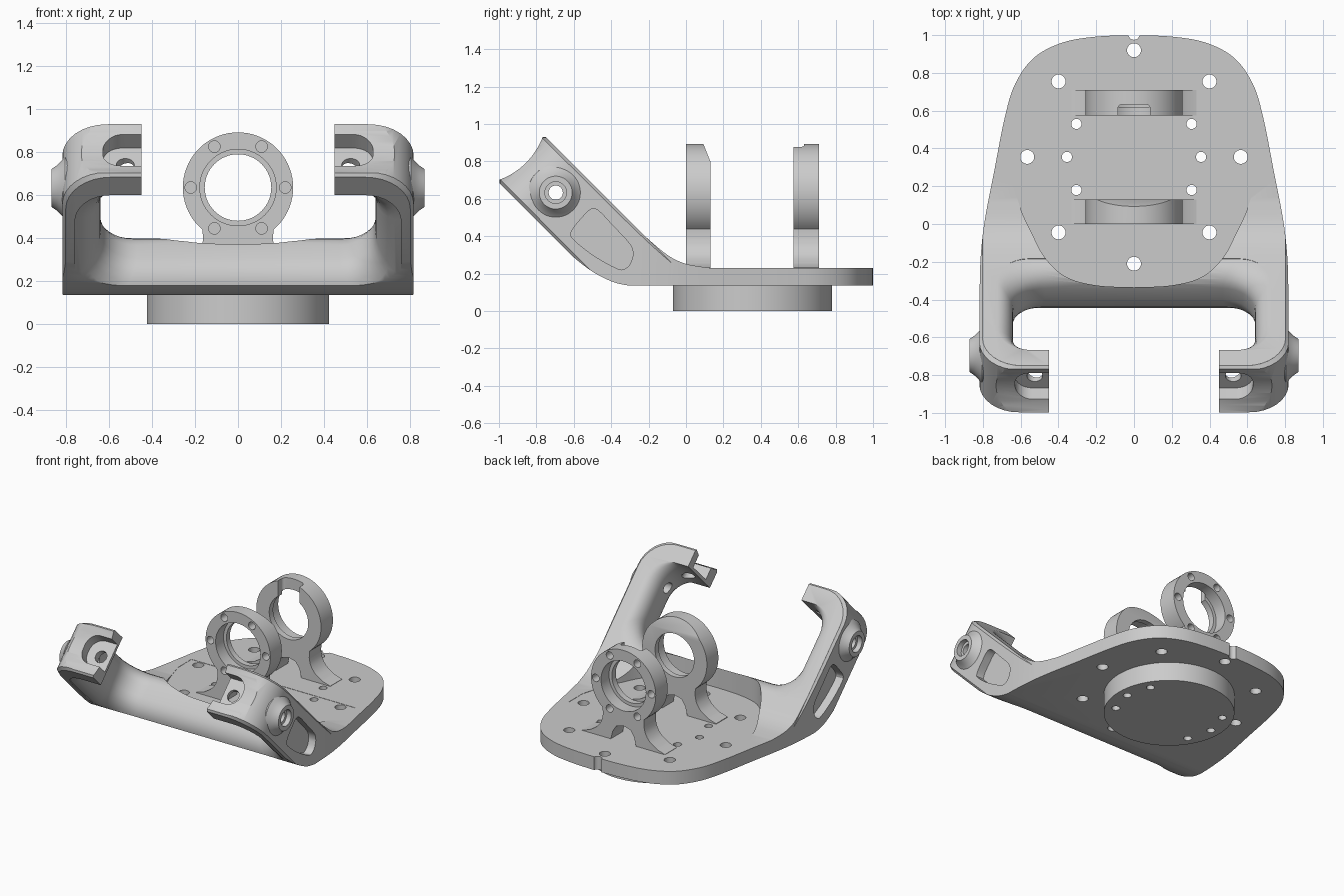
import bpy, bmesh
from math import sin, cos, pi, sqrt, radians
from mathutils import Vector

old = bpy.data.objects.get("Cube")
if old:
    bpy.data.objects.remove(old, do_unlink=True)

grey = bpy.data.materials.new("plain grey")
grey.use_nodes = True
COLOUR = (0.6, 0.6, 0.6, 1)
grey.diffuse_color = COLOUR
grey.node_tree.nodes["Principled BSDF"].inputs["Base Color"].default_value = COLOUR

# Drawing frames: (u, v) lie in the sketch plane, d is the extrusion direction
Q = sqrt(0.5)
TOP = lambda u, v, d: Vector((u, v, d))
FRONT = lambda u, v, d: Vector((u, d, v))
SIDE = lambda u, v, d: Vector((d, u, v))
ARM = lambda u, v, d: Vector((u, (d - v) * Q, (d + v) * Q))       # facing the sloped arms
ARM_SIDE = lambda u, v, d: Vector((d, (v - u) * Q, (v + u) * Q))  # along the arms, from the side
ARM_END = lambda u, v, d: ARM(u, d, v)                            # facing the arm ends


def loft(name, layers, frame):
    """Solid through a list of (outline, depth) layers."""
    bm = bmesh.new()
    rings = [[bm.verts.new(frame(u, v, d)) for u, v in pts] for pts, d in layers]
    for a, b in zip(rings, rings[1:]):
        for i in range(len(a)):
            j = (i + 1) % len(a)
            bm.faces.new((a[i], a[j], b[j], b[i]))
    bm.faces.new(rings[0])
    bm.faces.new(rings[-1])
    bmesh.ops.recalc_face_normals(bm, faces=bm.faces)
    mesh = bpy.data.meshes.new(name)
    bm.to_mesh(mesh)
    bm.free()
    mesh.materials.append(grey)
    ob = bpy.data.objects.new(name, mesh)
    bpy.context.collection.objects.link(ob)
    return ob


def prism(name, pts, frame, d0, d1):
    return loft(name, [(pts, d0), (pts, d1)], frame)


def circle(u, v, r, n=32):
    return [(u + r * cos(2 * pi * i / n), v + r * sin(2 * pi * i / n)) for i in range(n)]


def round_rect(u0, v0, u1, v1, r, n=8):
    pts = []
    for k, (u, v) in enumerate(((u1 - r, v1 - r), (u0 + r, v1 - r), (u0 + r, v0 + r), (u1 - r, v0 + r))):
        for i in range(n + 1):
            a = pi / 2 * (k + i / n)
            pts.append((u + r * cos(a), v + r * sin(a)))
    return pts


def spline(pts, n=6):
    """Smooth curve through the points."""
    p = [Vector(q) for q in [pts[0], *pts, pts[-1]]]
    out = []
    for a, b, c, d in zip(p, p[1:], p[2:], p[3:]):
        for i in range(n):
            t = i / n
            out.append(tuple(b + (c - a) * t / 2 + (a * 2 - b * 5 + c * 4 - d) * t * t / 2
                             + (b * 3 - a - c * 3 + d) * t ** 3 / 2))
    return out + [tuple(pts[-1])]


def mirrored(half):
    return half + [(-u, v) for u, v in reversed(half) if abs(u) > 1e-4]


def activate(ob):
    bpy.ops.object.select_all(action='DESELECT')
    ob.select_set(True)
    bpy.context.view_layer.objects.active = ob


def cut(ob, cutter, operation='DIFFERENCE'):
    activate(ob)
    mod = ob.modifiers.new("cut", 'BOOLEAN')
    mod.operation, mod.object, mod.solver = operation, cutter, 'EXACT'
    bpy.ops.object.modifier_apply(modifier=mod.name)
    bpy.data.objects.remove(cutter, do_unlink=True)


def drill(ob, frame, u, v, r, d0, d1, n=24):
    cut(ob, prism("drill", circle(u, v, r, n), frame, d0, d1))


def finish(ob):
    activate(ob)
    bpy.ops.object.shade_smooth_by_angle(angle=radians(32))


# Cradle: bent side profile limited by the plan outline and the chamfered arm outline
lower = spline([(-0.3, 0.135), (-0.39, 0.155), (-0.5, 0.21), (-0.6, 0.286)])
upper = spline([(-0.22, 0.4), (-0.1, 0.3), (0, 0.252), (0.13, 0.23)])
cradle = prism("cradle", [(1.1, 0.135)] + lower + [(-1.2, 0.886), (-1, 1.18)] + upper + [(1.1, 0.23)],
               SIDE, -1, 1)
plan = spline([(0, 1), (0.2, 0.992), (0.38, 0.96), (0.53, 0.88), (0.63, 0.74), (0.685, 0.56),
               (0.74, 0.28), (0.79, 0.02), (0.812, -0.18), (0.818, -0.4)])
cut(cradle, prism("plan", mirrored(plan + [(0.82, -1.3)]), TOP, -1, 2), 'INTERSECT')
outline = lambda c: round_rect(-0.819 + c, -2, 0.819 - c, 1.204 - c, 0.21)
cut(cradle, loft("arm_outline", [(outline(0.016), -3), (outline(0.016), -0.222), (outline(0), -0.206),
                                 (outline(0), 0.111), (outline(0.016), 0.127), (outline(0.016), 3)], ARM),
    'INTERSECT')


# Opening between the arms, flared so that bar and arms are rounded
def window(f):
    return round_rect(-0.64 - 0.8 * f, 0.5 - f, 0.64 + 0.8 * f, 1.07, 0.17)


def flare(r, t, sign):
    steps = [pi / 2 * i / 6 for i in range(7)]
    return [(window(r * (1 - sin(a))), t + sign * r * (1 - cos(a))) for a in steps]


layers = [(window(0.15), -0.6)] + flare(0.15, -0.216, 1)
layers += flare(0.11, 0.128, -1)[::-1] + [(window(0.11), 0.6)]
cut(cradle, loft("window", layers, ARM))
cut(cradle, prism("tip_gap", round_rect(-0.45, 0.85, 0.45, 1.5, 0.01, 1), ARM, -1, 1))

# Sunken floor behind the cross bar
floor = spline([(0, -0.335), (0.2, -0.325), (0.36, -0.28), (0.47, -0.18), (0.54, -0.05), (0.6, 0.08), (0.65, 0.25)])
cut(cradle, prism("floor", mirrored(floor + [(0.65, 0.4)]), TOP, 0.228, 1.5))

# Hollow arm ends, end slots, side recesses and pivot holes
cut(cradle, prism("end_hollow", circle(1.555, -0.045, 0.39, 96), ARM_SIDE, -1, 1))
recess = spline([(0.41, 0.01), (0.39, -0.03), (0.39, -0.07), (0.42, -0.1), (0.56, -0.14), (0.7, -0.155),
                 (0.735, -0.13), (0.745, -0.05), (0.745, 0.02), (0.715, 0.048), (0.6, 0.046), (0.46, 0.04),
                 (0.41, 0.01)], 3)[:-1]
for s in (-1, 1):
    u0, u1 = sorted((s * 0.3, s * 0.63))
    cut(cradle, prism("slot", round_rect(u0, -0.135, u1, 0.066, 0.09), ARM_END, 1.092, 1.4))
    drill(cradle, ARM_END, s * 0.525, -0.045, 0.042, 1, 1.3)
    cut(cradle, prism("recess", recess, ARM_SIDE, s * 0.76, s * 1))
    drill(cradle, ARM_SIDE, 0.94, -0.045, 0.038, s * 0.5, s * 1)

# Base disc
CY = 0.355
disc = prism("base_disc", circle(0, CY, 0.425, 96), TOP, 0, 0.135)

# Bolt holes and rear notch
for i in range(8):
    a = pi / 4 * i
    drill(cradle, TOP, 0.565 * cos(a), CY + 0.565 * sin(a), 0.037, 0, 0.4)
for s in (-1, 1):
    for x, y in ((0.305, 0.18), (0.355, CY), (0.305, 0.53)):
        drill(cradle, TOP, s * x, y, 0.027, 0.05, 0.4)
        drill(disc, TOP, s * x, y, 0.027, -0.1, 0.3)
drill(cradle, TOP, 0, 1.005, 0.03, 0, 0.4)
finish(cradle)
finish(disc)

# Pivot hubs on the outside of the arms
for s, side in ((-1, "right"), (1, "left")):
    shape = [(0.15, 0.76), (0.148, 0.805), (0.125, 0.824), (0.104, 0.846), (0.088, 0.87)]
    hub = loft(side + "_pivot_hub", [(circle(0.94, -0.045, r, 48), s * x) for r, x in shape], ARM_SIDE)
    drill(hub, ARM_SIDE, 0.94, -0.045, 0.038, s * 0.5, s * 1)
    drill(hub, ARM_SIDE, 0.94, -0.045, 0.058, s * 0.835, s * 1)
    finish(hub)

# Two bearing rings standing on flared feet
CZ = 0.635
foot = [(0.33, 0.2), (0.33, 0.232)] + spline([(0.27, 0.25), (0.21, 0.29), (0.175, 0.34), (0.163, 0.39)], 4)
arc = [(0.257 * cos(a), CZ + 0.257 * sin(a)) for a in (radians(-50 + 140 * i / 28) for i in range(29))]
for name, y0, y1, face in (("front_ring", 0, 0.13, 0), ("rear_ring", 0.575, 0.71, 0.71)):
    ring = prism(name, mirrored(foot + arc), FRONT, y0, y1)
    drill(ring, FRONT, 0, CZ, 0.155, y0 - 0.1, y1 + 0.1, 64)
    inward = 0.1 if face == 0 else -0.1
    drill(ring, FRONT, 0, CZ, 0.178, face - inward, face + inward * 0.9, 64)
    arch = [(0.1, 0.1), (0.1, 0.23), (0.085, 0.29), (0.055, 0.335), (0, 0.35)]
    cut(ring, prism("arch", mirrored(arch), FRONT, y0 - 0.1, y1 + 0.1))
    for i in range(6):
        a = pi / 3 * i
        drill(ring, FRONT, 0.22 * cos(a), CZ + 0.22 * sin(a), 0.027, face - inward, face + inward * 0.7)
    if face == 0:
        cut(ring, prism("slant", [(0.086, 0.91), (0.138, 0.78), (0.3, 0.78), (0.3, 0.91)], SIDE, -1, 1))
    else:
        cut(ring, prism("key_slot", round_rect(-0.085, 0.4, 0.085, 0.632, 0.02), TOP, CZ, 1))
    finish(ring)
